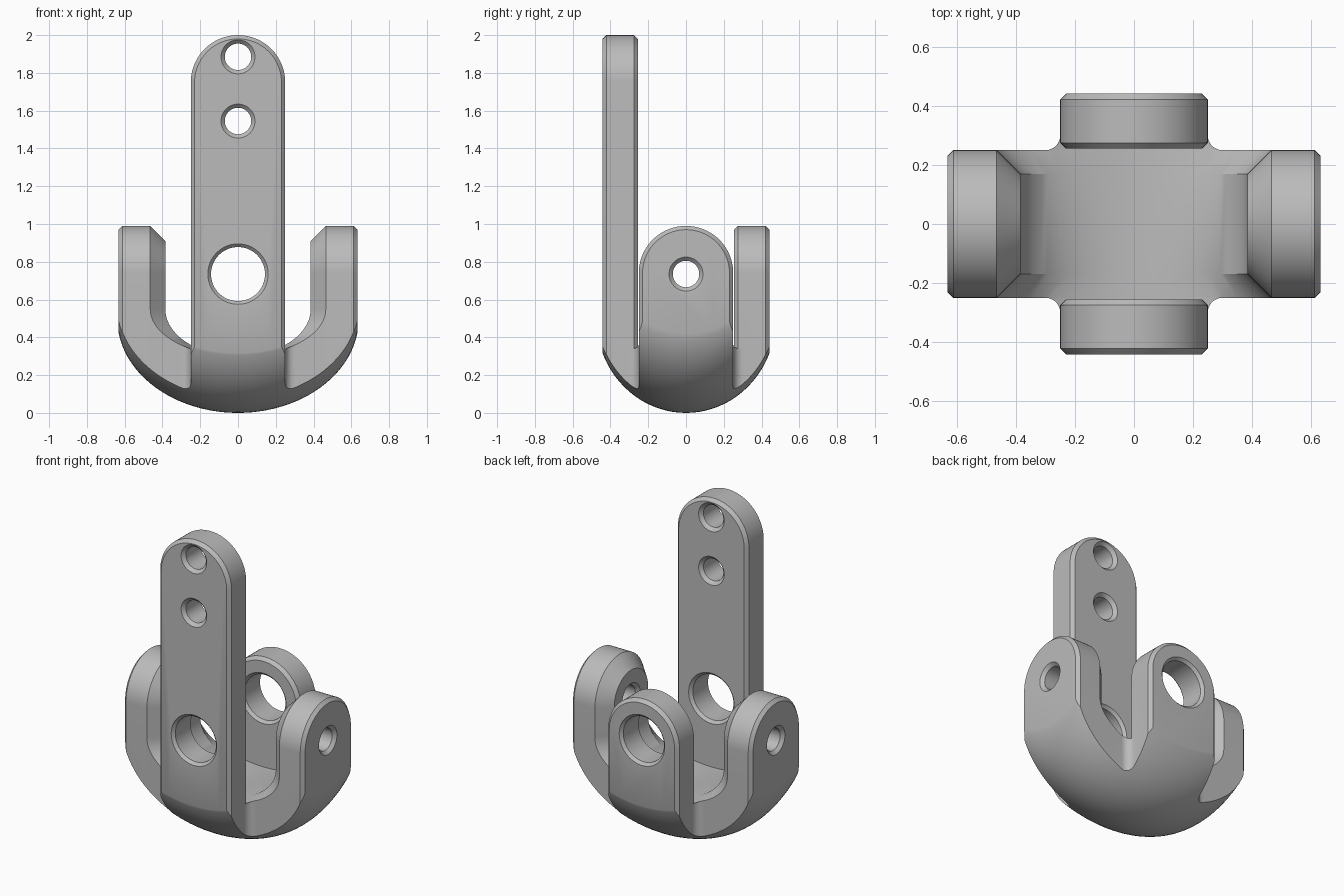
import bpy, bmesh, math
from mathutils import Matrix, Vector

cube = bpy.data.objects.get("Cube")
if cube:
    bpy.data.objects.remove(cube)

grey = bpy.data.materials.new("matte_grey")
grey.use_nodes = True
colour = (0.5, 0.5, 0.5, 1)
grey.diffuse_color = colour
grey.node_tree.nodes["Principled BSDF"].inputs["Base Color"].default_value = colour

HALF = 0.25          # half width of every arm
HOLE_Z = 0.735       # height of the holes the four arms share


def finish(name, bm):
    bmesh.ops.recalc_face_normals(bm, faces=bm.faces)
    mesh = bpy.data.meshes.new(name)
    bm.to_mesh(mesh)
    bm.free()
    mesh.materials.append(grey)
    obj = bpy.data.objects.new(name, mesh)
    bpy.context.collection.objects.link(obj)
    return obj


def loft(name, rings, turn=0):
    """Skin closed rings of equal length and cap both ends."""
    bm = bmesh.new()
    rows = [[bm.verts.new(p) for p in ring] for ring in rings]
    count = len(rows[0])
    for a, b in zip(rows, rows[1:]):
        for i in range(count):
            j = (i + 1) % count
            bm.faces.new((a[i], a[j], b[j], b[i]))
    bm.faces.new(rows[0])
    bm.faces.new(rows[-1])
    bm.transform(Matrix.Rotation(math.radians(turn), 4, "Z"))
    return finish(name, bm)


def combine(target, other, operation):
    mod = target.modifiers.new("combine", "BOOLEAN")
    mod.operation = operation
    mod.solver = "EXACT"
    mod.object = other
    bpy.context.view_layer.objects.active = target
    bpy.ops.object.modifier_apply(modifier=mod.name)
    bpy.data.objects.remove(other)


def arch(depth, inset, top):
    """Round-topped outline standing at a distance in front of the centre."""
    w = HALF - inset
    pts = [(-w, -depth, -0.1)]
    for i in range(41):
        t = math.pi * (1 - i / 40)
        pts.append((w * math.cos(t), -depth, top - HALF + w * math.sin(t)))
    return pts + [(w, -depth, -0.1)]


def circle(depth, radius, z):
    return [(radius * math.cos(t), -depth, z + radius * math.sin(t))
            for t in (math.tau * i / 48 for i in range(48))]


# Base: cross-shaped plan with filleted inner corners
quarter = [(0.58, HALF)]
for i in range(9):
    t = math.radians(270 - 90 * i / 8)
    quarter.append((0.3 + 0.05 * math.cos(t), 0.3 + 0.05 * math.sin(t)))
quarter.append((HALF, 0.4))
half_plan = quarter + [(-x, y) for x, y in reversed(quarter)]
plan = half_plan + [(-x, -y) for x, y in half_plan]
body = loft("bracket_body", [[(x, y, z) for x, y in plan] for z in (-0.1, 0.55)])


# Bowl-shaped trough, flared towards both open sides
def trough(y, a):
    pts = [(-a, y, 0.8)]
    for i in range(41):
        t = math.pi * (1 + i / 40)
        pts.append((a * math.cos(t), y, 0.55 + 0.25 * math.sin(t)))
    return pts + [(a, y, 0.8)]


sections = [(-0.5, 0.465), (-HALF, 0.465), (-0.17, 0.385),
            (0.17, 0.385), (HALF, 0.465), (0.5, 0.465)]
combine(body, loft("trough_cutter", [trough(y, a) for y, a in sections]), "DIFFERENCE")

# Arms: name, turn, inner depth, outer depth, inner chamfer, top, holes
BIG, SMALL = (0.143, 0.16), (0.07, 0.09)
arms = [
    ("front_arm", 0, 0.255, 0.442, 0.02, 2.0,
     [(HOLE_Z, BIG), (1.545, SMALL), (1.885, SMALL)]),
    ("back_arm", 180, 0.255, 0.442, 0.02, 0.99, [(HOLE_Z, BIG)]),
    ("left_arm", 90, 0.385, 0.632, 0.08, 0.99, [(HOLE_Z, SMALL)]),
    ("right_arm", 270, 0.385, 0.632, 0.08, 0.99, [(HOLE_Z, SMALL)]),
]
for name, turn, inner, outer, bevel, top, holes in arms:
    layers = [(inner, bevel), (inner + bevel, 0), (outer - 0.02, 0), (outer, 0.02)]
    arm = loft(name, [arch(d, i, top) for d, i in layers], turn)
    combine(body, arm, "UNION")

# Rounded underside: everything below the curved sheet is trimmed away
bm = bmesh.new()
bmesh.ops.create_grid(bm, x_segments=56, y_segments=40, size=1)


def dip(v, radius):
    return 0.5 * (1 - math.sqrt(max(0, 1 - (v / radius) ** 2)))


for v in bm.verts:
    x = 0.65 * math.sin(v.co.x * math.pi / 2)
    y = 0.46 * math.sin(v.co.y * math.pi / 2)
    v.co = Vector((x, y, dip(x, 0.64) + dip(y, 0.475)))
lifted = bmesh.ops.extrude_face_region(bm, geom=bm.faces[:], use_keep_orig=True)
for item in lifted["geom"]:
    if isinstance(item, bmesh.types.BMVert):
        item.co.z = 2.3
combine(body, finish("underside_trim", bm), "INTERSECT")

# Holes, countersunk on both sides
for name, turn, inner, outer, bevel, top, holes in arms:
    for z, (r, wide) in holes:
        sink = wide - r
        layers = [(inner - 0.05, wide), (inner, wide), (inner + sink, r),
                  (outer - sink, r), (outer, wide), (outer + 0.05, wide)]
        cutter = loft("hole_cutter", [circle(d, rad, z) for d, rad in layers], turn)
        combine(body, cutter, "DIFFERENCE")

# Smooth curves, crisp chamfers
bpy.ops.object.select_all(action="DESELECT")
body.select_set(True)
bpy.context.view_layer.objects.active = body
bpy.ops.object.shade_smooth_by_angle(angle=math.radians(25))
